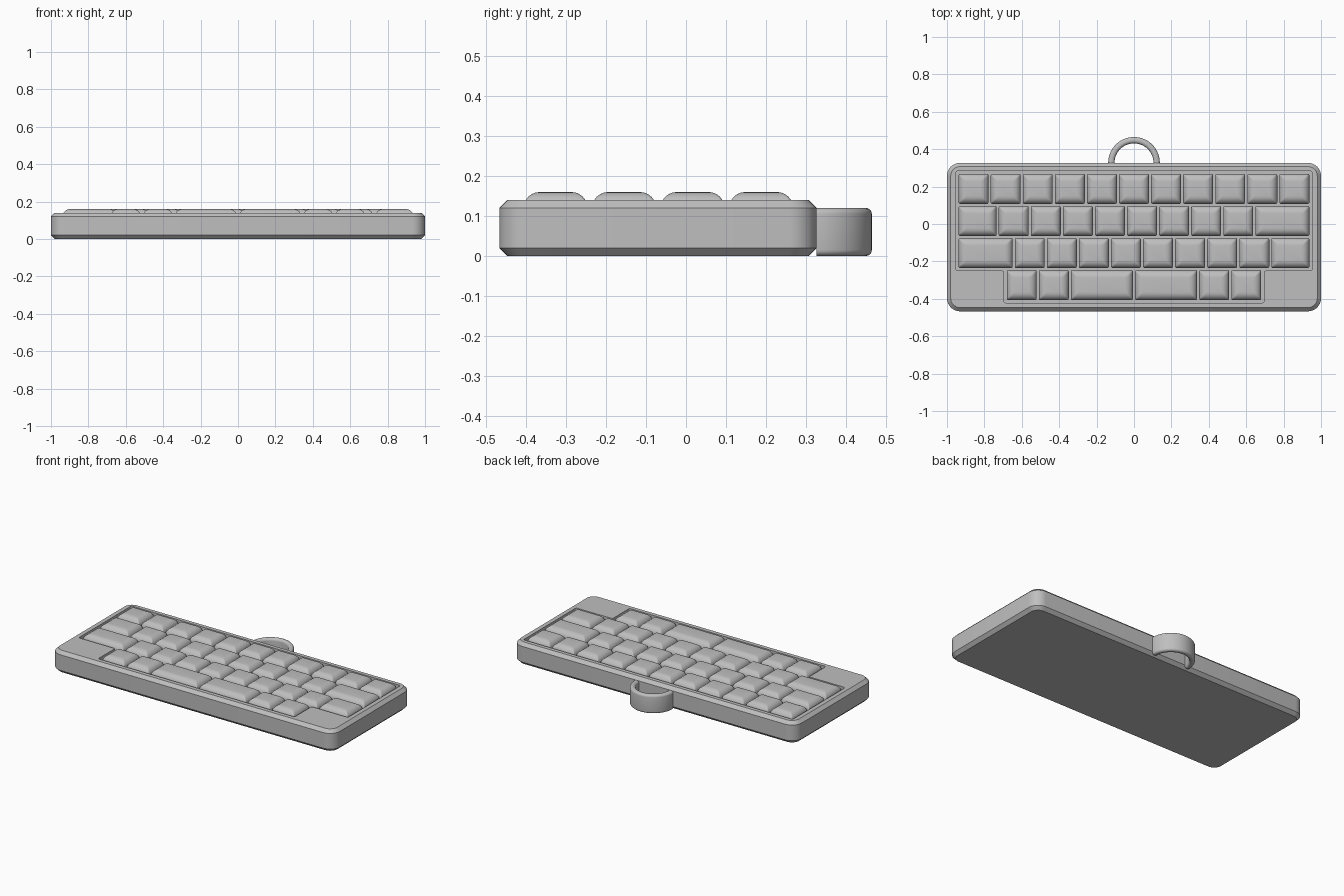
import bpy
import bmesh
from math import pi, sin, cos, radians

if "Cube" in bpy.data.objects:
    bpy.data.objects.remove(bpy.data.objects["Cube"], do_unlink=True)

grey = bpy.data.materials.new("plain grey")
grey.use_nodes = True
grey.diffuse_color = (0.52, 0.52, 0.52, 1)
grey.node_tree.nodes["Principled BSDF"].inputs["Base Color"].default_value = grey.diffuse_color


def rounded_rect(half_w, half_h, radius, steps):
    """Counter-clockwise outline of a rounded rectangle about the origin."""
    points = []
    for quarter, (sx, sy) in enumerate([(1, 1), (-1, 1), (-1, -1), (1, -1)]):
        for i in range(steps + 1):
            a = (quarter + i / steps) * pi / 2
            points.append((sx * (half_w - radius) + radius * cos(a),
                           sy * (half_h - radius) + radius * sin(a)))
    return points


def loft(name, rings, corner=0):
    """Skin a list of matching rings and cap both ends."""
    bm = bmesh.new()
    loops = [[bm.verts.new(p) for p in ring] for ring in rings]
    for low, high in zip(loops, loops[1:]):
        for i in range(len(low)):
            j = (i + 1) % len(low)
            bm.faces.new((low[i], low[j], high[j], high[i]))
    bm.faces.new(loops[0][::-1])
    bm.faces.new(loops[-1])
    if corner:
        upright = [e for e in bm.edges if abs(e.verts[0].co.z - e.verts[1].co.z) > 0.01]
        bmesh.ops.bevel(bm, geom=upright, offset=corner, segments=4,
                        profile=0.5, affect='EDGES')
    bmesh.ops.recalc_face_normals(bm, faces=bm.faces)
    mesh = bpy.data.meshes.new(name)
    bm.to_mesh(mesh)
    bm.free()
    mesh.materials.append(grey)
    obj = bpy.data.objects.new(name, mesh)
    bpy.context.collection.objects.link(obj)
    return obj


def smooth(obj):
    bpy.ops.object.select_all(action='DESELECT')
    obj.select_set(True)
    bpy.context.view_layer.objects.active = obj
    bpy.ops.object.shade_smooth_by_angle(angle=radians(30))


# Main sizes
BACK, FRONT = 0.327, -0.467
MID_Y, HALF_Y = (BACK + FRONT) / 2, (BACK - FRONT) / 2
CHAMFER, FLOOR = 0.02, 0.08
UNIT, KEY_GAP = 0.1715, 0.0115
ROW_Y = [0.188 - UNIT * i for i in range(4)]

# Case with chamfered top and bottom rims
case_rings = []
for inset, z in [(CHAMFER, 0), (0, CHAMFER), (0, 0.12), (CHAMFER, 0.14)]:
    outline = rounded_rect(1 - inset, HALF_Y - inset, 0.07 - inset, 8)
    case_rings.append([(x, y + MID_Y, z) for x, y in outline])
case = loft("case", case_rings)

# Stepped recess that holds the keys
wide, narrow = 5.5 * UNIT + 0.009, 4 * UNIT + 0.009
top = ROW_Y[0] + UNIT / 2 + 0.009
step = ROW_Y[2] - UNIT / 2 - 0.009
bottom = ROW_Y[3] - UNIT / 2 - 0.009
right_side = [(narrow, bottom), (narrow, step), (wide, step), (wide, top)]
outline = right_side + [(-x, y) for x, y in reversed(right_side)]
cutter = loft("recess_cutter", [[(x, y, z) for x, y in outline] for z in (FLOOR, 0.2)], corner=0.01)
cutter.hide_render = True
cut = case.modifiers.new("recess", 'BOOLEAN')
cut.operation = 'DIFFERENCE'
cut.solver = 'EXACT'
cut.object = cutter
bpy.context.view_layer.objects.active = case
bpy.ops.object.modifier_apply(modifier=cut.name)
bpy.data.objects.remove(cutter, do_unlink=True)
smooth(case)

# Keys with softly domed edges, widths in key units
rows = [
    [1] * 11,
    [1.25] + [1] * 8 + [1.75],
    [1.75] + [1] * 8 + [1.25],
    [1, 1, 2, 2, 1, 1],
]
DOME, STEPS = 0.04, 6
profile = [(0, FLOOR - 0.005)]
for i in range(STEPS + 1):
    a = i / STEPS * pi / 2
    profile.append((DOME * (1 - cos(a)), 0.12 + DOME * sin(a)))
for r, widths in enumerate(rows):
    x = -sum(widths) * UNIT / 2
    for k, width in enumerate(widths):
        half_w = (width * UNIT - KEY_GAP) / 2
        half_h = (UNIT - KEY_GAP) / 2
        cx = x + width * UNIT / 2
        rings = [[(cx + px, ROW_Y[r] + py, z) for px, py in
                  rounded_rect(half_w - inset, half_h - inset, 0.008, 4)]
                 for inset, z in profile]
        smooth(loft(f"key_row{r + 1}_{k + 1}", rings))
        x += width * UNIT

# Half-round strap loop at the back
section = rounded_rect(0.017, 0.06, 0.015, 5)
loop_rings = []
for i in range(33):
    a = pi * i / 32
    loop_rings.append([((0.121 + px) * cos(a), BACK + (0.121 + px) * sin(a), 0.06 + pz)
                       for px, pz in section])
smooth(loft("strap_loop", loop_rings))
